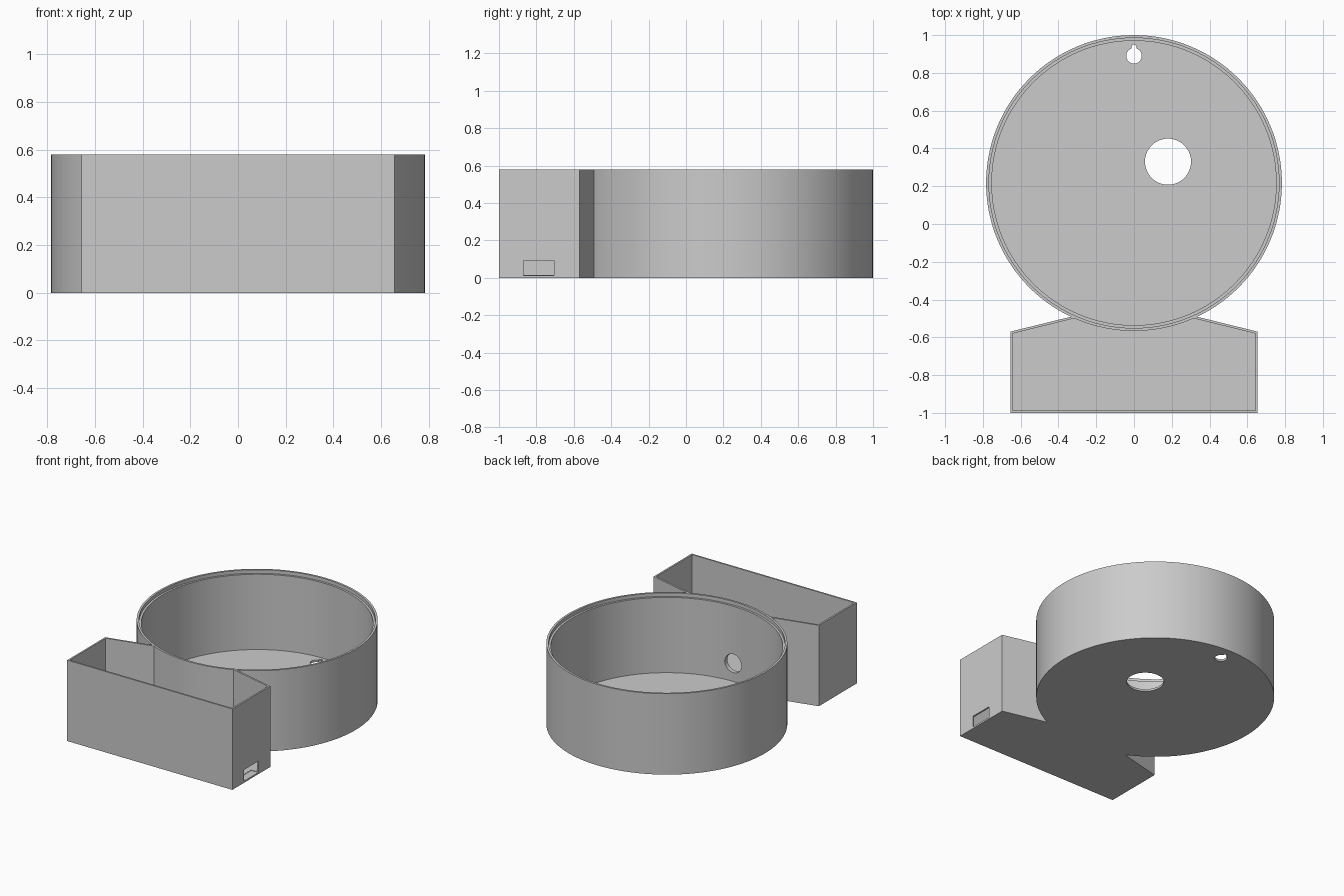
import bpy
import bmesh
import math
from mathutils import Matrix

cube = bpy.data.objects.get("Cube")
if cube:
    bpy.data.objects.remove(cube, do_unlink=True)

HEIGHT, FLOOR, WALL = 0.58, 0.015, 0.012
CENTRE_Y, RADIUS = 0.217, 0.783
ABOVE = HEIGHT + 0.1

grey = bpy.data.materials.new("plain grey")
grey.use_nodes = True
grey.diffuse_color = (0.6, 0.6, 0.6, 1)
grey.node_tree.nodes["Principled BSDF"].inputs["Base Color"].default_value = (0.6, 0.6, 0.6, 1)


def make_object(name, bm):
    bmesh.ops.recalc_face_normals(bm, faces=bm.faces)
    mesh = bpy.data.meshes.new(name)
    bm.to_mesh(mesh)
    bm.free()
    mesh.materials.append(grey)
    obj = bpy.data.objects.new(name, mesh)
    bpy.context.collection.objects.link(obj)
    return obj


def prism(name, outline, low, high):
    """Extrude a flat outline upwards from low to high."""
    bm = bmesh.new()
    face = bm.faces.new([bm.verts.new((x, y, low)) for x, y in outline])
    extruded = bmesh.ops.extrude_face_region(bm, geom=[face])["geom"]
    verts = [v for v in extruded if isinstance(v, bmesh.types.BMVert)]
    bmesh.ops.translate(bm, verts=verts, vec=(0, 0, high - low))
    return make_object(name, bm)


def circle(x, y, radius, sides):
    return [(x + radius * math.cos(math.tau * i / sides),
             y + radius * math.sin(math.tau * i / sides)) for i in range(sides)]


def mirrored(points):
    return points + [(-x, y) for x, y in reversed(points)]


def combine(target, tool, operation):
    """Apply a boolean and discard the tool."""
    tool.hide_render = True
    mod = target.modifiers.new(operation.lower(), 'BOOLEAN')
    mod.operation, mod.object, mod.solver = operation, tool, 'EXACT'
    bpy.context.view_layer.objects.active = target
    bpy.ops.object.modifier_apply(modifier=mod.name)
    bpy.data.objects.remove(tool, do_unlink=True)


# Tray with slanted shoulders running into the drum
body = prism("enclosure_body", mirrored([(0.655, -1), (0.655, -0.57), (0.2, -0.458)]), 0, HEIGHT)
side = 0.655 - WALL
combine(body, prism("tray_cavity", mirrored([(side, WALL - 1), (side, -0.58), (0.2, -0.471)]),
                    FLOOR, ABOVE), 'DIFFERENCE')

# Round drum, hollowed, with a stepped seat for a lid
combine(body, prism("drum", circle(0, CENTRE_Y, RADIUS, 128), 0, HEIGHT), 'UNION')
for name, radius, low in (("drum_cavity", 0.753, FLOOR), ("lid_seat", 0.768, HEIGHT - 0.025)):
    combine(body, prism(name, circle(0, CENTRE_Y, radius, 128), low, ABOVE), 'DIFFERENCE')

# Floor openings: large round hole and keyhole hanger
for name, outline in (
        ("round_hole", circle(0.18, 0.33, 0.122, 64)),
        ("keyhole", circle(0, 0.89, 0.041, 32)),
        ("keyhole_slot", mirrored([(0.013, 0.9), (0.013, 0.938), (0.007, 0.949)]))):
    combine(body, prism(name, outline, -0.1, 0.1), 'DIFFERENCE')

# Cable hole between drum and tray
cable_hole = prism("cable_hole", circle(0, 0, 0.066, 40), -0.06, 0.06)
cable_hole.data.transform(Matrix.Translation((0, CENTRE_Y - RADIUS, 0.145))
                          @ Matrix.Rotation(math.pi / 2, 4, 'X'))
combine(body, cable_hole, 'DIFFERENCE')

# Socket opening in the end wall of the tray
socket = prism("socket_opening", [(0.6, -0.87), (0.7, -0.87), (0.7, -0.705), (0.6, -0.705)],
               0.012, 0.093)
combine(body, socket, 'DIFFERENCE')

bpy.ops.object.select_all(action='DESELECT')
body.select_set(True)
bpy.context.view_layer.objects.active = body
bpy.ops.object.shade_smooth_by_angle(angle=math.radians(30))
